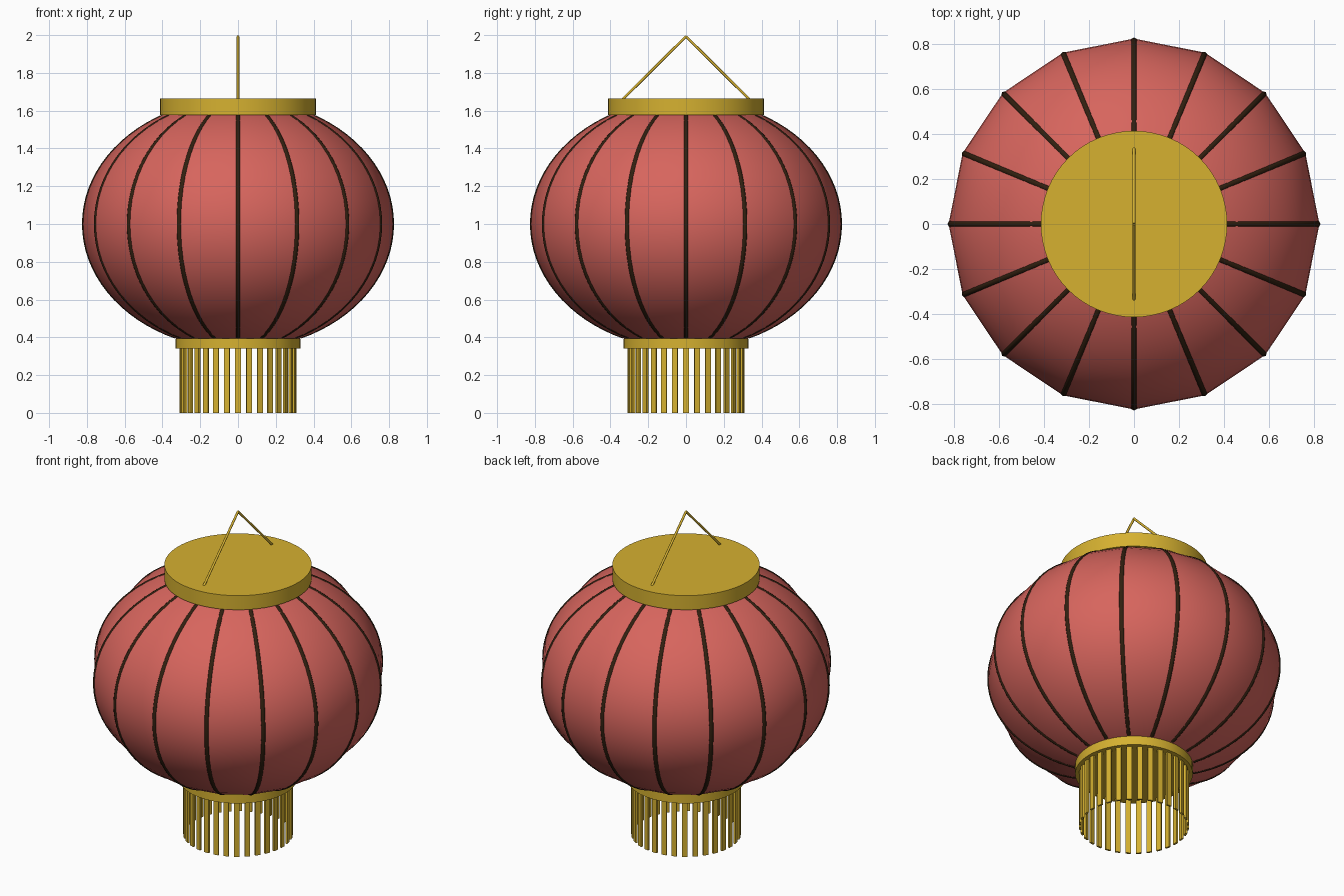
import bpy, math
from mathutils import Vector

if "Cube" in bpy.data.objects:
    bpy.data.objects.remove(bpy.data.objects["Cube"])

def material(name, rgb):
    m = bpy.data.materials.new(name)
    m.diffuse_color = (*rgb, 1)
    m.use_nodes = True
    m.node_tree.nodes["Principled BSDF"].inputs["Base Color"].default_value = m.diffuse_color
    return m

RED = material("lantern red", (0.68, 0.13, 0.11))
GOLD = material("gold", (0.67, 0.44, 0.03))
DARK = material("dark wood", (0.03, 0.014, 0.005))

def finish(name, mat, smooth=True):
    ob = bpy.context.object
    ob.name = name
    ob.data.materials.append(mat)
    if smooth:
        bpy.ops.object.shade_smooth_by_angle(angle=math.radians(35))
    return ob

def disc(name, r, z0, z1):
    bpy.ops.mesh.primitive_cylinder_add(vertices=64, radius=r, depth=z1 - z0,
                                        location=(0, 0, (z0 + z1) / 2))
    return finish(name, GOLD)

def tube(name, pts, r, mat, res=2):
    cu = bpy.data.curves.new(name, 'CURVE')
    cu.dimensions = '3D'
    cu.bevel_depth = r
    cu.bevel_resolution = res
    cu.use_fill_caps = True
    sp = cu.splines.new('POLY')
    sp.points.add(len(pts) - 1)
    for p, co in zip(sp.points, pts):
        p.co = (*co, 1)
    cu.materials.append(mat)
    ob = bpy.data.objects.new(name, cu)
    bpy.context.collection.objects.link(ob)
    return ob

# paper body: sixteen-sided flattened globe
bpy.ops.mesh.primitive_uv_sphere_add(segments=16, ring_count=32, radius=1, location=(0, 0, 1))
bpy.context.object.scale = (0.822, 0.822, 0.66)
bpy.ops.object.transform_apply(location=False, rotation=False, scale=True)
finish("paper_body", RED)

# ribs, mostly sunk into the body along each corner
for i in range(16):
    a = i * math.tau / 16
    pts = []
    for k in range(33):
        t = math.radians(-66 + 132 * k / 32)
        r = 0.811 * math.cos(t)
        pts.append((r * math.cos(a), r * math.sin(a), 1 + 0.648 * math.sin(t)))
    tube(f"rib_{i}", pts, 0.015, DARK)

# gold end caps
disc("top_cap", 0.413, 1.577, 1.665)
disc("bottom_cap", 0.33, 0.34, 0.395)

# fringe strips hanging under the bottom cap
for i in range(32):
    a = i * math.tau / 32
    bpy.ops.mesh.primitive_cube_add(size=1, location=(0.303 * math.cos(a), 0.303 * math.sin(a), 0.173),
                                    rotation=(0, 0, a))
    bpy.context.object.scale = (0.012, 0.03, 0.346)
    finish(f"fringe_{i}", GOLD, False)

# hanging wire, one straight piece each side
for s in (-1, 1):
    tube(f"hanging_wire_{'front' if s < 0 else 'back'}",
         [(0, s * 0.337, 1.658), (0, 0, 1.993)], 0.007, GOLD)
